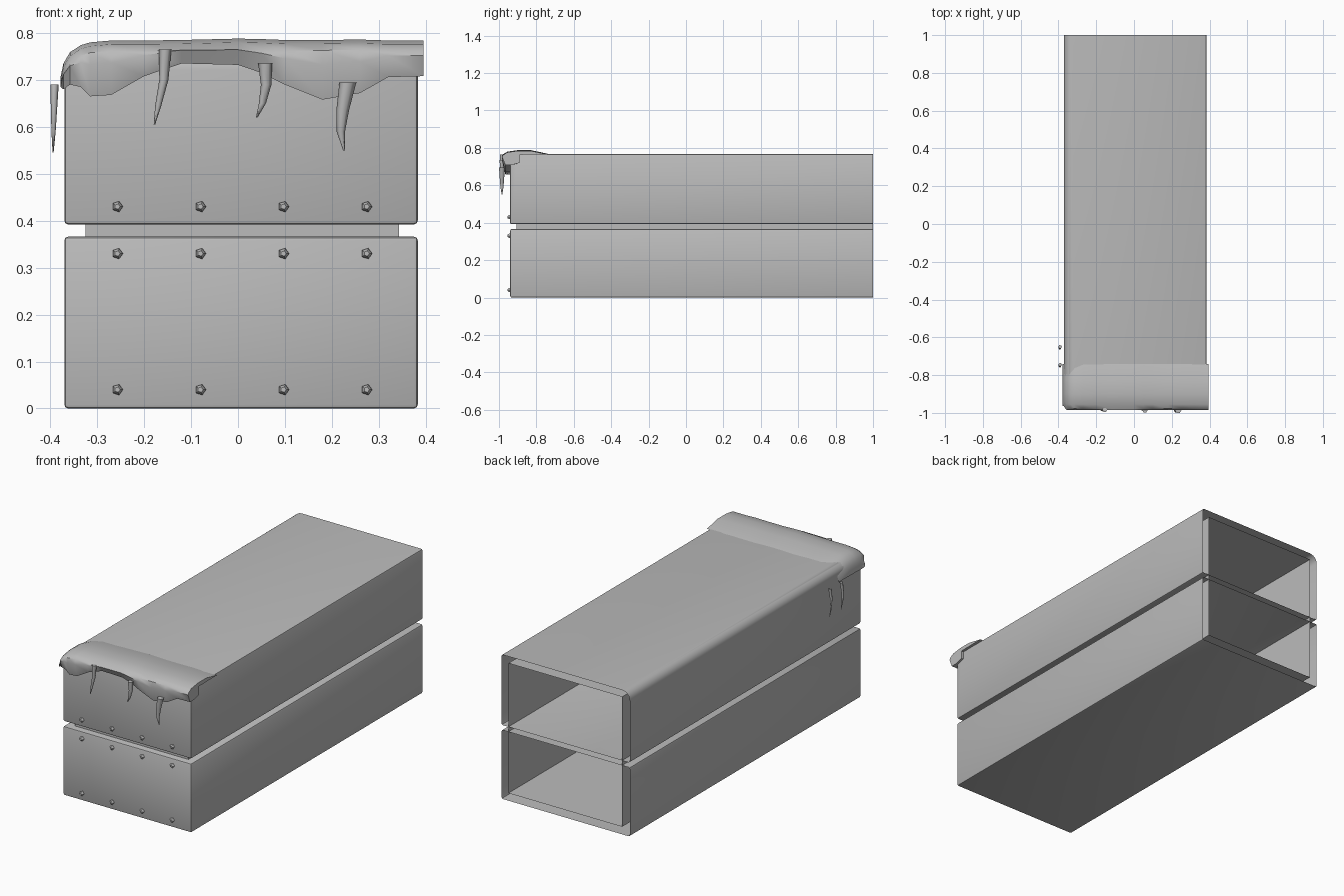
import bpy, bmesh, math
from mathutils import Vector

cube = bpy.data.objects.get("Cube")
if cube:
    bpy.data.objects.remove(cube, do_unlink=True)

grey = bpy.data.materials.new("plain_grey")
grey.use_nodes = True
grey.diffuse_color = (0.5, 0.5, 0.5, 1)
grey.node_tree.nodes["Principled BSDF"].inputs["Base Color"].default_value = grey.diffuse_color


def finish(name, bm, angle=35):
    mesh = bpy.data.meshes.new(name)
    bm.to_mesh(mesh)
    bm.free()
    mesh.materials.append(grey)
    obj = bpy.data.objects.new(name, mesh)
    bpy.context.collection.objects.link(obj)
    bpy.ops.object.select_all(action='DESELECT')
    obj.select_set(True)
    bpy.context.view_layer.objects.active = obj
    bpy.ops.object.shade_smooth_by_angle(angle=math.radians(angle))
    return obj


def open_box(name, low, high, small=0.0, large=0.0):
    """Thin box without a back; large rounds the front and right top edges."""
    bm = bmesh.new()
    bmesh.ops.create_cube(bm, size=1)
    low, high = Vector(low), Vector(high)
    for v in bm.verts:
        v.co = Vector([(a + b) / 2 + c * (b - a) for a, b, c in zip(low, high, v.co)])
    back = [f for f in bm.faces if f.normal.y > 0.9]
    bmesh.ops.delete(bm, geom=back, context='FACES')
    bm.normal_update()

    def round_edges(edges, width, segments):
        bmesh.ops.bevel(bm, geom=edges, offset=width, segments=segments, profile=0.5,
                        affect='EDGES', clamp_overlap=True)
        bm.normal_update()

    if large:
        top = [e for e in bm.edges if all(v.co.z > high.z - 0.001 for v in e.verts)]
        round_edges([e for e in top if not e.is_boundary and
                     (all(v.co.x < 0 for v in e.verts) or all(v.co.y < 0 for v in e.verts))
                     and not all(v.co.x > 0 for v in e.verts)], large, 6)
    if small:
        round_edges([e for e in bm.edges if len(e.link_faces) == 2
                     and e.calc_face_angle() > math.radians(50)], small, 2)
    return finish(name, bm)


def loft(name, rings, angle=35):
    bm = bmesh.new()
    loops = [[bm.verts.new(p) for p in ring] for ring in rings]
    n = len(loops[0])
    for a, b in zip(loops, loops[1:]):
        for i in range(n):
            j = (i + 1) % n
            bm.faces.new((a[i], a[j], b[j], b[i]))
    bm.faces.new(loops[0])
    bm.faces.new(loops[-1])
    bmesh.ops.recalc_face_normals(bm, faces=bm.faces[:])
    return finish(name, bm, angle)


# Two hollow shells joined by a recessed core
open_box("lower_shell", (-0.37, -0.94, 0), (0.383, 1, 0.366), small=0.008)
open_box("upper_shell", (-0.37, -0.94, 0.392), (0.383, 1, 0.766), small=0.008, large=0.045)
open_box("inner_core", (-0.325, -0.905, 0.04), (0.343, 1, 0.73))

# Five-sided rivets on the front
for row, z in enumerate((0.04, 0.33, 0.43)):
    for col in range(4):
        x = -0.257 + col * 0.177
        rings = []
        for y, r in ((-0.935, 0.012), (-0.946, 0.012), (-0.954, 0.006)):
            rings.append([(x + r * math.cos(k * math.tau / 5), y,
                           z + r * math.sin(k * math.tau / 5)) for k in range(5)])
        loft(f"rivet_{row}_{col}", rings)

# Draped snow cap: x, top height, lower hem height
stations = [(-0.378, 0.705, 0.685), (-0.372, 0.733, 0.68), (-0.358, 0.757, 0.69),
            (-0.335, 0.772, 0.685), (-0.315, 0.778, 0.665), (-0.27, 0.782, 0.668),
            (-0.2, 0.782, 0.708), (-0.12, 0.783, 0.735), (0, 0.786, 0.732),
            (0.05, 0.785, 0.715), (0.1, 0.783, 0.69), (0.18, 0.783, 0.658),
            (0.26, 0.784, 0.672), (0.32, 0.782, 0.706), (0.395, 0.782, 0.708)]
rings = []
for x, top, hem in stations:
    pull = 0.02 if x < -0.37 else 0
    section = [(-0.74, top - 0.017), (-0.83, top + 0.002), (-0.9, top + 0.002),
               (-0.955 + pull, top - 0.006), (-0.978 + pull, top - 0.02),
               (-0.984 + pull, top * 0.6 + hem * 0.4), (-0.966 + pull, hem),
               (-0.935, hem), (-0.89, max(hem, min(0.72, top - 0.02))), (-0.89, top - 0.019)]
    rings.append([(x, y, z) for y, z in section])
loft("snow_cap", rings, 40)


def icicle(name, path, radius):
    rings = []
    for i, (x, y, z) in enumerate(path):
        r = radius * (1, 0.75, 0.5, 0.12)[i]
        rings.append([(x + r * math.cos(k * math.tau / 6), y + r * math.sin(k * math.tau / 6), z)
                      for k in range(6)])
    loft(name, rings, 70)


# Icicles on the front
fronts = [(0.013, [(-0.155, 0.765), (-0.158, 0.7), (-0.17, 0.645), (-0.178, 0.605)]),
          (0.015, [(0.058, 0.735), (0.06, 0.69), (0.052, 0.65), (0.04, 0.62)]),
          (0.018, [(0.234, 0.694), (0.223, 0.635), (0.219, 0.59), (0.226, 0.55)])]
for i, (radius, points) in enumerate(fronts):
    icicle(f"front_icicle_{i}", [(x, -0.984, z) for x, z in points], radius)

# Icicles beside the right wall
for i, y in enumerate((-0.65, -0.745)):
    icicle(f"side_icicle_{i}", [(-0.391, y, 0.69), (-0.392, y - 0.008, 0.64),
                                (-0.393, y - 0.006, 0.59), (-0.394, y + 0.008, 0.545)], 0.009)
